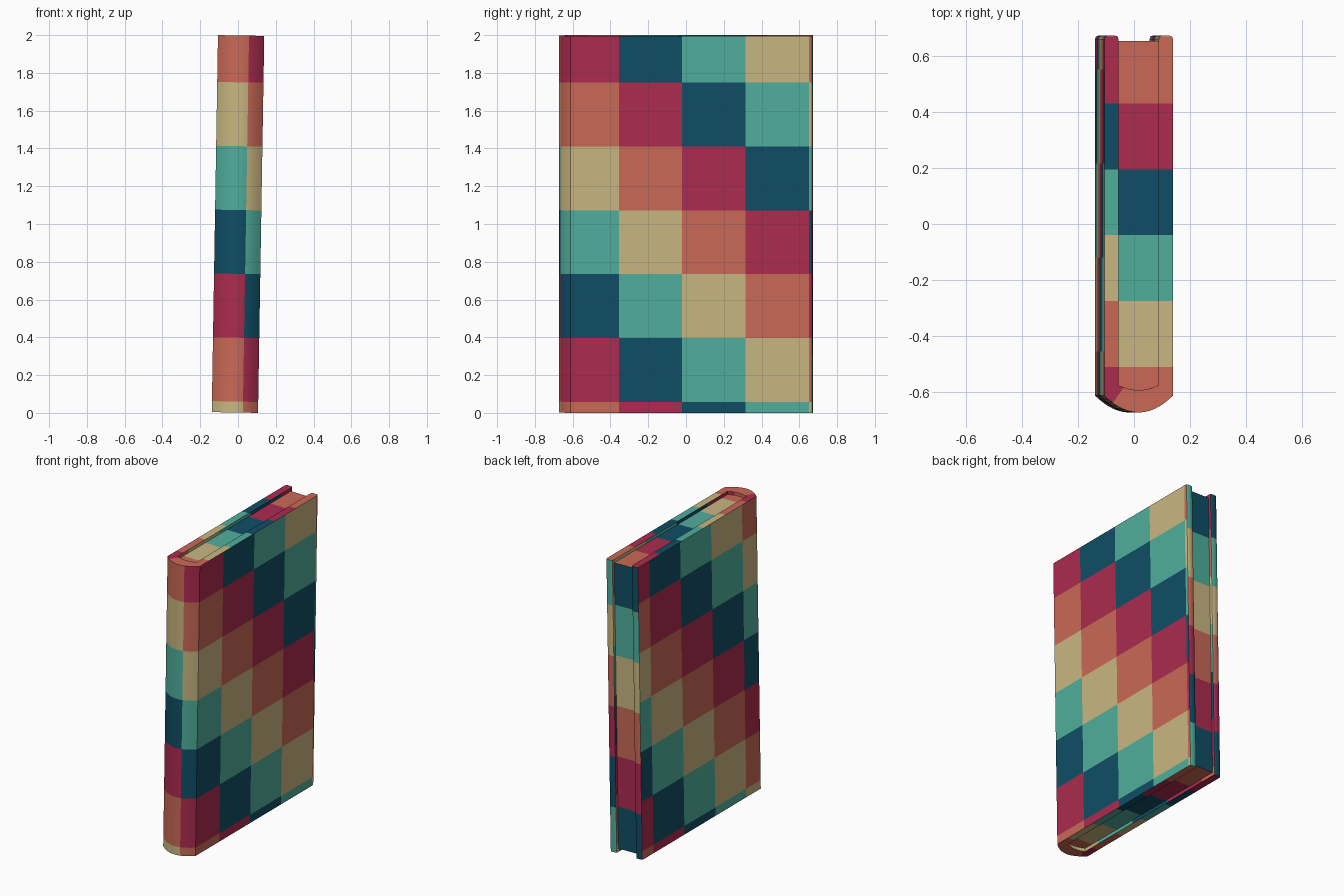
import bpy, bmesh, math
from mathutils import Vector

if "Cube" in bpy.data.objects:
    bpy.data.objects.remove(bpy.data.objects["Cube"])


def lin(c):
    c /= 255
    return c / 12.92 if c < 0.04045 else ((c + 0.055) / 1.055) ** 2.4


# Palette in the order the patchwork cycles
PALETTE = [("orange", (202, 105, 86)), ("crimson", (172, 43, 80)), ("deep_blue", (15, 78, 102)),
           ("teal", (80, 175, 157)), ("sand", (201, 183, 129))]
MATS = []
for mat_name, rgb in PALETTE:
    m = bpy.data.materials.new(mat_name)
    m.diffuse_color = (*[lin(c) for c in rgb], 1)
    m.use_nodes = True
    m.node_tree.nodes["Principled BSDF"].inputs["Base Color"].default_value = m.diffuse_color
    MATS.append(m)

H = 0.998            # half height of the cover
HALF = 0.1225        # half width of the book
PAGE = 0.0715        # half width of the page block
LEAN = 0.0165        # slight lean to the right

ROWS = [-0.94 + 0.338 * i for i in range(6)]
RIGHT_COLS = [-0.355 + 0.335 * i for i in range(4)]
LEFT_COLS = [-0.455 + 0.335 * i for i in range(4)]
EDGE_COLS = [0.43 - 0.235 * i for i in range(5)]
FORE_ROWS = [0.69 - 0.345 * i for i in range(5)]


def colour_index(c, n):
    if abs(n.z) > 0.7:                       # top and bottom edges
        return -math.floor((c.y - 0.43) / 0.235) + (c.x < -PAGE)
    if n.y > 0.7 and c.y > 0.6:              # fore edge
        return 2 - math.floor((c.z - 0.69) / 0.345) + (c.x > PAGE)
    row = math.floor((c.z + 0.94) / 0.338) + 1
    if c.y < -0.612 or abs(c.x) < 0.03:      # spine
        col = 0 if c.x > 0.042 else -1
    elif c.x > 0:                            # right board
        col = math.floor((c.y + 0.355) / 0.335) + 1
    else:                                    # left board
        col = -2 - math.floor((c.y + 0.455) / 0.335)
    return row + col


def strip_solid(name, outer, inner, half_h, cuts):
    """Solid made by extruding the band between two matching profiles."""
    bm = bmesh.new()
    ring = [[bm.verts.new((x, y, z)) for x, y in prof]
            for z in (-half_h, half_h) for prof in (outer, inner)]
    ob, ib, ot, it = ring
    for i in range(len(outer) - 1):
        for a, b in ((ob, ot), (it, ib), (ot, it), (ib, ob)):
            bm.faces.new((a[i], a[i + 1], b[i + 1], b[i]))
    for i in (0, -1):
        bm.faces.new((ob[i], ot[i], it[i], ib[i]))
    bmesh.ops.recalc_face_normals(bm, faces=bm.faces)
    # Cut along the patch borders
    for axis, values in cuts:
        for v in values:
            no = Vector((0, 0, 0))
            no[axis] = 1
            bmesh.ops.bisect_plane(bm, geom=bm.verts[:] + bm.edges[:] + bm.faces[:],
                                   plane_co=no * v, plane_no=no, dist=1e-5)
    bm.normal_update()
    for f in bm.faces:
        f.material_index = colour_index(f.calc_center_median(), f.normal) % 5
    me = bpy.data.meshes.new(name)
    bm.to_mesh(me)
    bm.free()
    for m in MATS:
        me.materials.append(m)
    ob_ = bpy.data.objects.new(name, me)
    bpy.context.collection.objects.link(ob_)
    ob_.location.z = 1
    ob_.rotation_euler.y = LEAN
    bpy.ops.object.select_all(action='DESELECT')
    bpy.context.view_layer.objects.active = ob_
    ob_.select_set(True)
    bpy.ops.object.shade_smooth_by_angle(angle=math.radians(40))
    return ob_


# Cover: two boards joined by a rounded spine
T = [-1 + i / 8 for i in range(17)]
spine_out = [(HALF * t, -0.672 + 0.06 * t * t) for t in T]
spine_in = [(PAGE * t, -0.592 + 0.017 * t * t) for t in T]
board_out = [(HALF - 0.012, 0.672), (HALF - 0.003, 0.668), (HALF, 0.658)]
board_in = [(PAGE + 0.012, 0.672), (PAGE + 0.003, 0.668), (PAGE, 0.658)]


def wrap(board, spine):
    return [(-x, y) for x, y in board] + spine + board[::-1]


strip_solid("cover", wrap(board_out, spine_out), wrap(board_in, spine_in), H,
            [(2, ROWS + FORE_ROWS), (1, RIGHT_COLS + LEFT_COLS + EDGE_COLS), (0, [0.042])])

# Page block, set back a little from the cover edges
strip_solid("pages", spine_in, [(x, 0.652) for x, _ in spine_in], H - 0.022,
            [(2, FORE_ROWS), (1, EDGE_COLS)])
